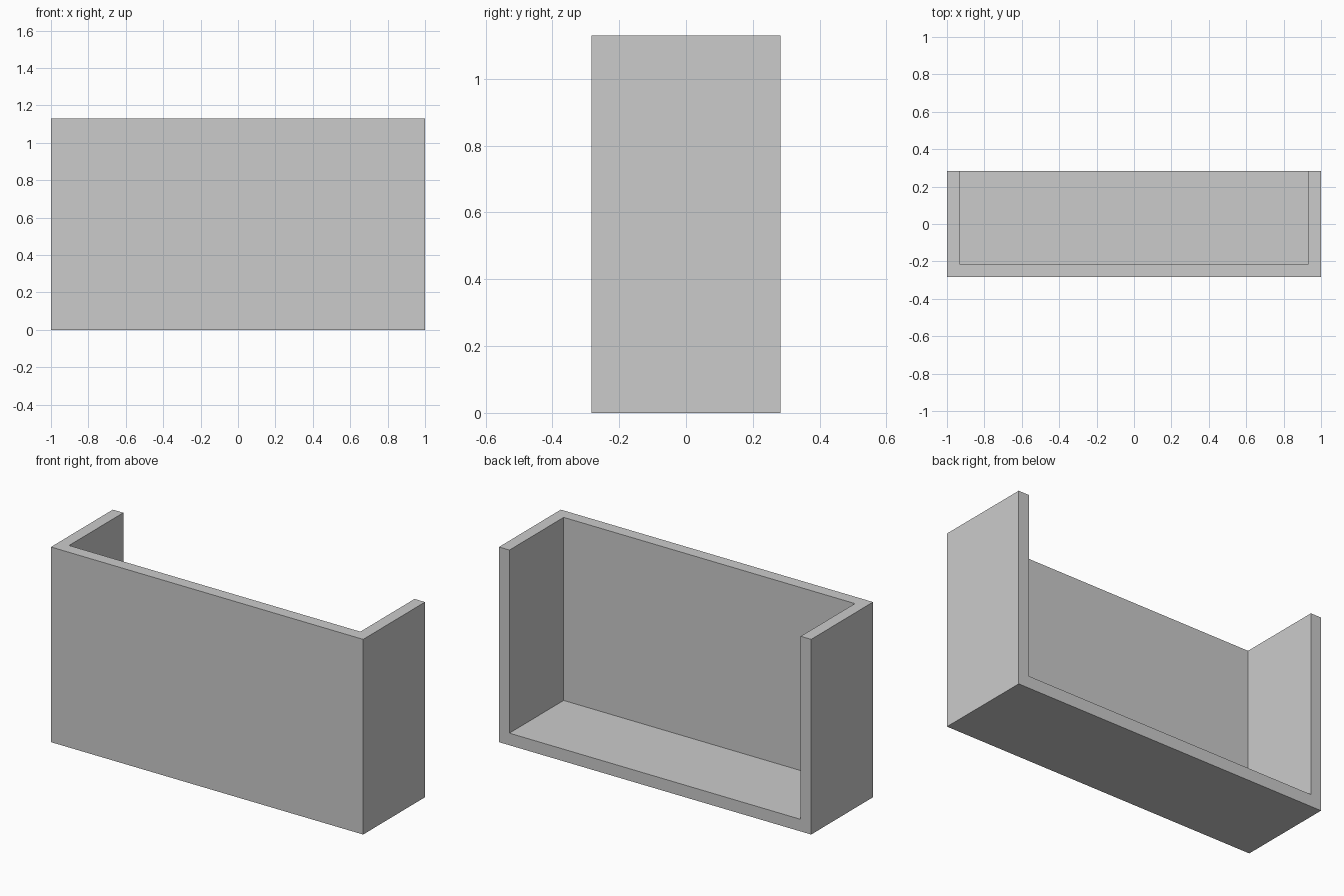
import bpy

if "Cube" in bpy.data.objects:
    bpy.data.objects.remove(bpy.data.objects["Cube"])

WIDTH, DEPTH, HEIGHT = 2.0, 0.566, 1.13
SIDE, FRONT, FLOOR = 0.067, 0.07, 0.07
OVER = 0.2  # cutter overshoot past the open back and top


def box(name, lo, hi):
    size = [b - a for a, b in zip(lo, hi)]
    centre = [(a + b) / 2 for a, b in zip(lo, hi)]
    bpy.ops.mesh.primitive_cube_add(size=1, location=centre)
    obj = bpy.context.object
    obj.name = name
    obj.scale = size
    bpy.ops.object.transform_apply(location=True, rotation=False, scale=True)
    return obj


# Solid outer block
tray = box("open_box", (-WIDTH / 2, -DEPTH / 2, 0), (WIDTH / 2, DEPTH / 2, HEIGHT))

# Hollow, open at the back and top
cutter = box("hollow_cutter",
             (-WIDTH / 2 + SIDE, -DEPTH / 2 + FRONT, FLOOR),
             (WIDTH / 2 - SIDE, DEPTH / 2 + OVER, HEIGHT + OVER))
cutter.hide_render = True

cut = tray.modifiers.new("hollow", 'BOOLEAN')
cut.operation = 'DIFFERENCE'
cut.solver = 'EXACT'
cut.object = cutter

# Bake the cut and discard the cutter
bpy.context.view_layer.objects.active = tray
bpy.ops.object.modifier_apply(modifier=cut.name)
bpy.data.objects.remove(cutter, do_unlink=True)
